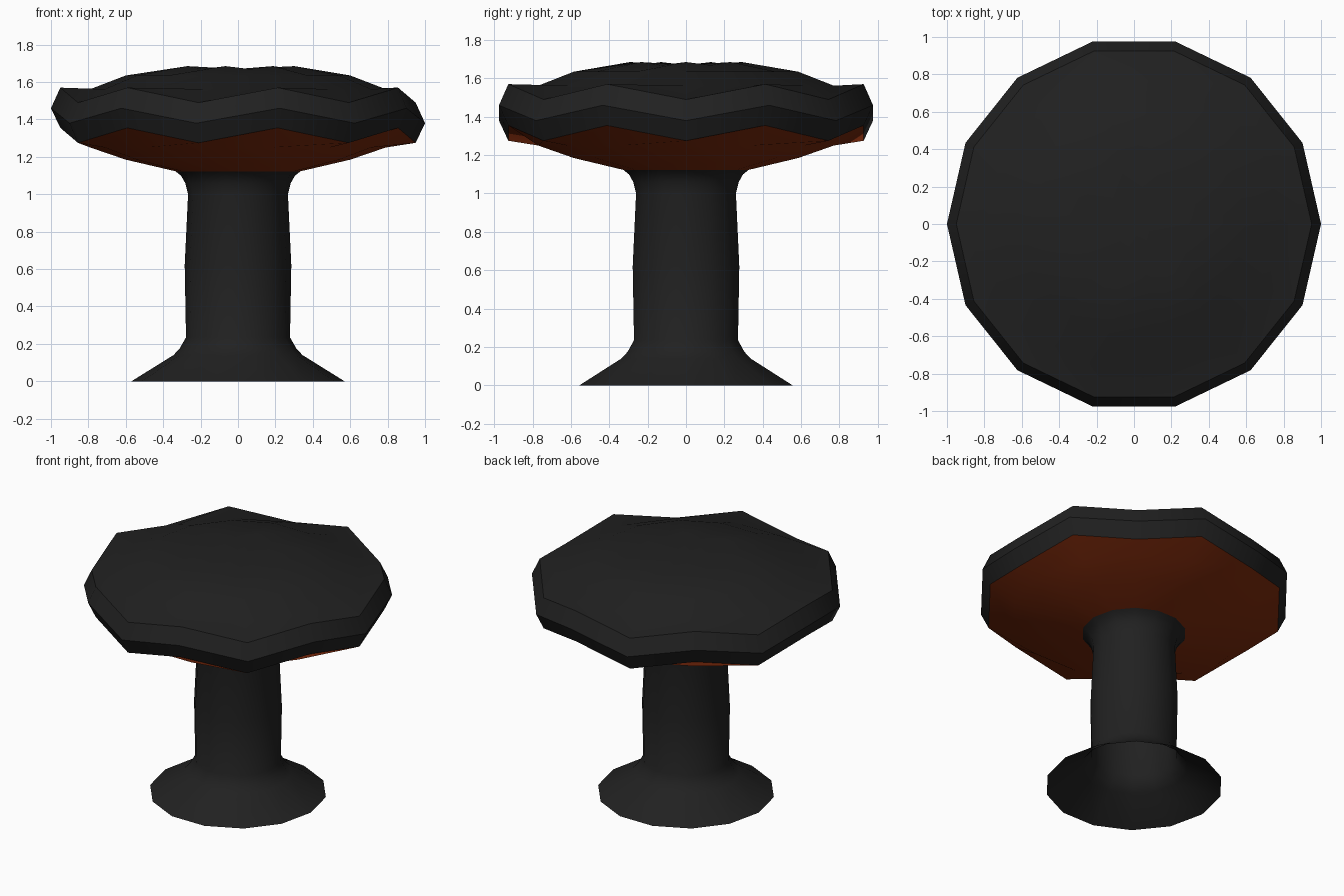
import bpy, bmesh, math

if "Cube" in bpy.data.objects:
    bpy.data.objects.remove(bpy.data.objects["Cube"])

N = 14


def material(name, color):
    m = bpy.data.materials.new(name)
    m.diffuse_color = (*color, 1)
    m.use_nodes = True
    m.node_tree.nodes["Principled BSDF"].inputs["Base Color"].default_value = m.diffuse_color
    return m


def lathe(name, profile, mat, angle, tip=None):
    """Spin (radius, z, wave) rows; wave lifts odd and lowers even corners."""
    bm = bmesh.new()
    rings = []
    for r, z, w in profile:
        rings.append([bm.verts.new((r * math.cos(2 * math.pi * k / N),
                                    r * math.sin(2 * math.pi * k / N),
                                    z + (w if k % 2 else -w))) for k in range(N)])
    for a, b in zip(rings, rings[1:]):
        for k in range(N):
            j = (k + 1) % N
            bm.faces.new((a[k], a[j], b[j], b[k]))
    if tip is not None:
        c = bm.verts.new((0, 0, tip))
        for k in range(N):
            bm.faces.new((rings[-1][k], rings[-1][(k + 1) % N], c))
    me = bpy.data.meshes.new(name)
    bm.to_mesh(me)
    bm.free()
    me.materials.append(mat)
    ob = bpy.data.objects.new(name, me)
    bpy.context.collection.objects.link(ob)
    bpy.ops.object.select_all(action='DESELECT')
    ob.select_set(True)
    bpy.context.view_layer.objects.active = ob
    bpy.ops.object.shade_smooth_by_angle(angle=math.radians(angle))
    return ob


dark = material("dark", (0.015, 0.015, 0.015))
rust = material("rust", (0.22, 0.025, 0.004))

# Cap: zigzag rim rising into a shallow dome
lathe("cap_top", [(0.95, 1.315, 0.04), (1.0, 1.42, 0.04), (0.95, 1.53, 0.04),
                  (0.79, 1.562, 0), (0.6, 1.635, 0), (0.3, 1.677, -0.008)],
      dark, 40, tip=1.67)

# Coloured underside, running in to the stem
lathe("cap_underside", [(0.33, 1.122, 0), (0.6, 1.185, 0), (0.79, 1.25, 0),
                        (0.95, 1.315, 0.04)], rust, 40)

# Stem with flared, open foot
lathe("stem", [(0.57, 0, 0), (0.345, 0.14, 0), (0.312, 0.175, 0), (0.278, 0.235, 0),
               (0.285, 0.62, 0), (0.267, 1.0, 0), (0.282, 1.06, 0),
               (0.305, 1.1, 0), (0.335, 1.123, 0)], dark, 50)
